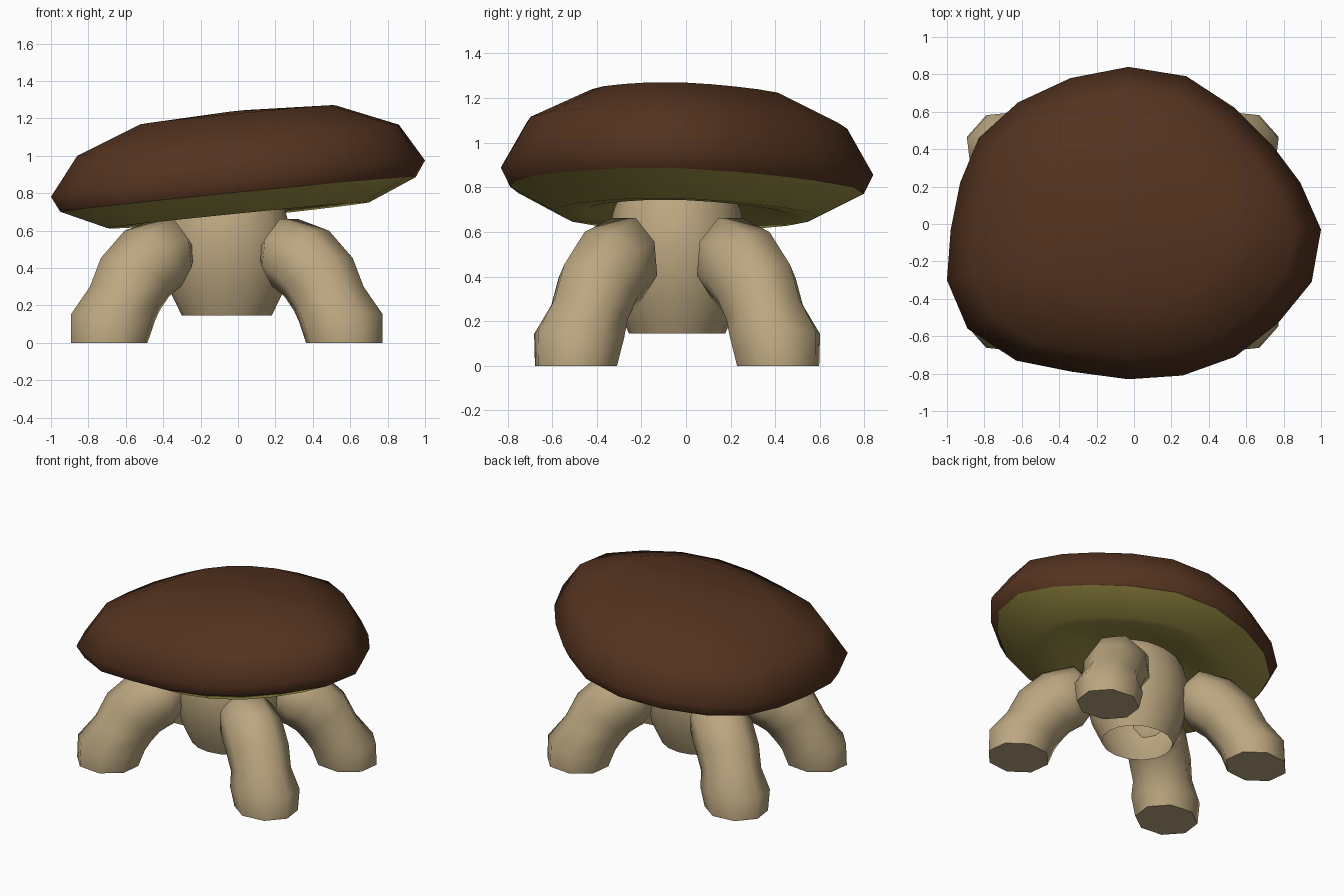
import bpy, bmesh, math
from mathutils import Vector

if "Cube" in bpy.data.objects:
    bpy.data.objects.remove(bpy.data.objects["Cube"])


def material(name, rgb):
    m = bpy.data.materials.new(name)
    m.diffuse_color = (*rgb, 1)
    m.use_nodes = True
    m.node_tree.nodes["Principled BSDF"].inputs["Base Color"].default_value = m.diffuse_color
    return m


BROWN = material("cap brown", (0.088, 0.033, 0.014))
OLIVE = material("gill olive", (0.36, 0.30, 0.065))
TAN = material("stem tan", (0.50, 0.385, 0.215))


def loft(name, rings, mat, cap_start=False, cap_end=False, angle=50):
    """Skin a list of equal-length rings into one object."""
    bm = bmesh.new()
    loops = [[bm.verts.new(p) for p in ring] for ring in rings]
    n = len(loops[0])
    for a, b in zip(loops, loops[1:]):
        for i in range(n):
            j = (i + 1) % n
            bm.faces.new((a[i], a[j], b[j], b[i]))
    if cap_start:
        bm.faces.new(loops[0][::-1])
    if cap_end:
        bm.faces.new(loops[-1])
    mesh = bpy.data.meshes.new(name)
    bm.to_mesh(mesh)
    bm.free()
    mesh.materials.append(mat)
    mesh.shade_smooth()
    mesh.set_sharp_from_angle(angle=math.radians(angle))
    ob = bpy.data.objects.new(name, mesh)
    bpy.context.collection.objects.link(ob)
    return ob


# Irregular rim outline shared by the cap and the gills
RIM = [(1, -.03), (.89, .22), (.74, .42), (.54, .62), (.28, .79), (-.03, .84),
       (-.34, .78), (-.62, .65), (-.83, .46), (-.93, .22), (-.98, -.03),
       (-1, -.30), (-.89, -.56), (-.63, -.73), (-.33, -.79), (-.03, -.83),
       (.26, -.81), (.54, -.71), (.77, -.53), (.95, -.31)]


def rim_ring(scale, z):
    """Rim outline scaled about the centre, on the cap's leaning plane."""
    return [(x * scale, y * scale, z + .1 * x * scale - .02 * y * scale)
            for x, y in RIM]


# Cap: lower lip, rim and low dome
loft("cap", [rim_ring(s, z) for s, z in
             [(.95, .79), (1, .875), (.86, 1.08), (.52, 1.218), (.05, 1.24)]],
     BROWN, cap_end=True, angle=80)

# Gills: shallow bulge under the cap, hollow around the stem
loft("gills", [rim_ring(s, z) for s, z in
               [(.2, .76), (.36, .735), (.53, .69), (.70, .68), (.95, .79)]],
     OLIVE, cap_start=True, angle=80)

# Stem: slightly oval barrel, open at the base
CX, CY = -.06, -.04
FLAT = .9  # stem and legs are a little narrower front to back
SIDES = 16
stem = []
for r, z in [(.24, .145), (.31, .29), (.345, .45), (.345, .58), (.315, .70), (.25, .84)]:
    stem.append([(CX + r * math.cos(2 * math.pi * i / SIDES),
                  CY + FLAT * r * math.sin(2 * math.pi * i / SIDES), z)
                 for i in range(SIDES)])
loft("stem", stem, TAN, cap_end=True, angle=75)

# Legs: slanted octagonal tubes with a swollen foot, each section as
# (reach, height, tilt, radius)
SECTIONS = [(.805, 0, 0, .213), (.78, .135, 5, .234), (.70, .235, 20, .203),
            (.63, .35, 32, .213), (.515, .445, 52, .212),
            (.40, .48, 82, .20), (.27, .48, 90, .06)]
for sx, side in ((-1, "left"), (1, "right")):
    for sy, end in ((-1, "front"), (1, "back")):
        out = Vector((sx * .78, sy * .625, 0)).normalized()
        up = Vector((0, 0, 1))
        across = up.cross(out)
        rings = []
        for reach, h, tilt, r in SECTIONS:
            t = math.radians(tilt)
            axis = out * math.cos(t) + up * math.sin(t)
            ring = []
            for i in range(8):
                a = math.pi * (i + .5) / 4
                p = out * reach + axis * r * math.cos(a) + across * r * math.sin(a)
                ring.append((CX + p.x, CY + FLAT * p.y, h + p.z))
            rings.append(ring)
        loft(end + "_" + side + "_leg", rings, TAN, cap_start=True, cap_end=True, angle=60)
